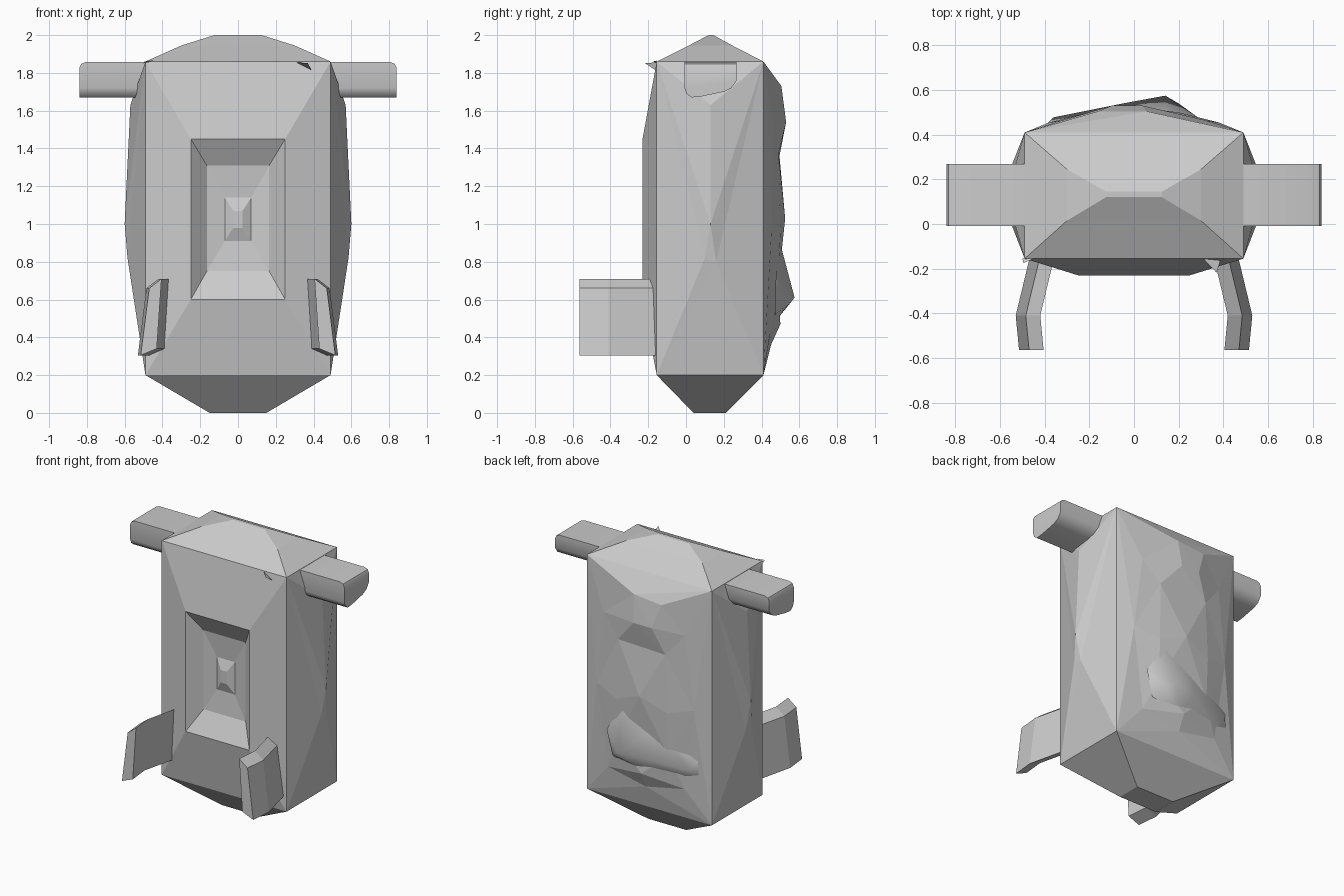
import bpy, bmesh, math
from mathutils import Vector
from mathutils.geometry import delaunay_2d_cdt

cube = bpy.data.objects.get("Cube")
if cube:
    bpy.data.objects.remove(cube, do_unlink=True)

GREY = (0.6, 0.6, 0.6, 1)
mat = bpy.data.materials.new("plain grey")
mat.use_nodes = True
mat.diffuse_color = GREY
mat.node_tree.nodes["Principled BSDF"].inputs["Base Color"].default_value = GREY


def loft(bm, rings, cap_start=False, cap_end=False):
    """Bridge closed rings of equal length."""
    vs = [[bm.verts.new(p) for p in r] for r in rings]
    n = len(vs[0])
    for a, b in zip(vs, vs[1:]):
        for i in range(n):
            j = (i + 1) % n
            bm.faces.new((a[i], a[j], b[j], b[i]))
    if cap_start:
        bm.faces.new(vs[0])
    if cap_end:
        bm.faces.new(vs[-1])


def skin(bm, pts, u, v):
    """Triangulate scattered points as seen along the remaining axis."""
    flat = [Vector((p[u], p[v])) for p in pts]
    _, _, tris, orig, _, _ = delaunay_2d_cdt(flat, [], [], 0, 1e-5)
    vs = [bm.verts.new(pts[o[0]]) for o in orig]
    for t in tris:
        bm.faces.new([vs[i] for i in t])


def rect_z(x, y0, y1, z):
    return [(-x, y0, z), (x, y0, z), (x, y1, z), (-x, y1, z)]


def rect_y(x, z0, z1, y):
    return [(-x, y, z0), (x, y, z0), (x, y, z1), (-x, y, z1)]


def finish(name, bm, smooth=None):
    bmesh.ops.remove_doubles(bm, verts=bm.verts, dist=0.0005)
    bmesh.ops.recalc_face_normals(bm, faces=bm.faces)
    me = bpy.data.meshes.new(name)
    bm.to_mesh(me)
    bm.free()
    me.materials.append(mat)
    ob = bpy.data.objects.new(name, me)
    bpy.context.collection.objects.link(ob)
    if smooth:
        bpy.ops.object.select_all(action='DESELECT')
        bpy.context.view_layer.objects.active = ob
        ob.select_set(True)
        bpy.ops.object.shade_smooth_by_angle(angle=math.radians(smooth))
    return ob


# Main body: shared corner box
W, F, B, LO, HI = 0.49, -0.155, 0.41, 0.2, 1.86
bm = bmesh.new()

# Domed lid and tapered base
loft(bm, [rect_z(W, F, B, HI), rect_z(0.3, 0.015, 0.245, 1.945),
          rect_z(0.125, 0.12, 0.145, 2.0)], cap_end=True)
loft(bm, [rect_z(W, F, B, LO), rect_z(0.15, 0.04, 0.21, 0)], cap_end=True)

# Raised front panel with stepped recess
loft(bm, [rect_y(W, LO, HI, F), rect_y(0.25, 0.6, 1.45, -0.23),
          rect_y(0.165, 0.75, 1.31, -0.15), rect_y(0.07, 0.91, 1.14, -0.135),
          rect_y(0.025, 0.98, 1.07, -0.16)], cap_end=True)

# Bulging sides
for s in (-1, 1):
    corners = [(s * W, y, z) for y in (F, B) for z in (LO, HI)]
    ridge = [(0.57, 0.13, 1.63), (0.6, 0.13, 1.0), (0.585, 0.1, 0.82), (0.58, 0.16, 0.8)]
    skin(bm, corners + [(s * x, y, z) for x, y, z in ridge], 1, 2)

# Crumpled back
back = [(x, B, z) for x in (-W, W) for z in (LO, HI)]
back += [(-0.16, 0.505, 1.71), (0.055, 0.505, 1.73), (0.04, 0.53, 1.54),
         (-0.1, 0.53, 1.54), (0.19, 0.49, 1.37), (-0.185, 0.495, 1.36),
         (0, 0.525, 1.03), (0, 0.45, 0.36), (0, 0.5, 0.47)]
for s in (-1, 1):
    back += [(s * x, y, z) for x, y, z in
             [(0.32, 0.465, 1.52), (0.38, 0.455, 1.0), (0.2, 0.5, 0.95),
              (0.2, 0.485, 0.65), (0.3, 0.445, 0.42)]]
skin(bm, back, 0, 2)
finish("body", bm)

# Soft lump low on the back
bm = bmesh.new()
skin(bm, [(0.145, 0.49, 0.93), (0.29, 0.475, 0.7), (0.24, 0.47, 0.52),
          (0, 0.47, 0.48), (-0.3, 0.44, 0.5), (-0.42, 0.42, 0.53),
          (-0.4, 0.44, 0.64), (-0.1, 0.48, 0.8), (0.14, 0.575, 0.61),
          (0.2, 0.54, 0.57), (-0.05, 0.54, 0.6), (-0.36, 0.478, 0.58)], 0, 2)
finish("back_lump", bm, smooth=60)

# Arms: flat on top, rounded below and at the tip
profile = [(-0.008, 1.86), (-0.008, 1.72), (0.003, 1.69), (0.03, 1.67), (0.08, 1.675),
           (0.2, 1.7), (0.24, 1.72), (0.268, 1.76), (0.268, 1.86)]
for side, s in (("right", -1), ("left", 1)):
    bm = bmesh.new()
    rings = [[(s * x, y, min(z, top)) for y, z in profile]
             for x, top in ((0.42, 1.858), (0.805, 1.858), (0.83, 1.848), (0.84, 1.825))]
    loft(bm, rings, cap_start=True, cap_end=True)
    finish(side + "_arm", bm, smooth=40)

# Bent front flaps
section = [(0.42, 0.71), (0.485, 0.66), (0.53, 0.305), (0.445, 0.34)]
for side, s in (("right", -1), ("left", 1)):
    bm = bmesh.new()
    rings = [[(s * (x + dx), y, z) for x, z in section]
             for y, dx in ((-0.14, -0.065), (-0.41, 0), (-0.565, -0.015))]
    loft(bm, rings, cap_start=True, cap_end=True)
    finish(side + "_flap", bm)

# Small splinters under the lid edge
for name, pts in (("left_splinter", [(0.31, F, 1.855), (0.39, F, 1.81), (0.37, -0.218, 1.852)]),
                  ("right_splinter", [(-0.5, F, 1.85), (-0.45, F, 1.865), (-0.495, -0.175, 1.86)])):
    bm = bmesh.new()
    bm.faces.new([bm.verts.new(p) for p in pts])
    finish(name, bm)
